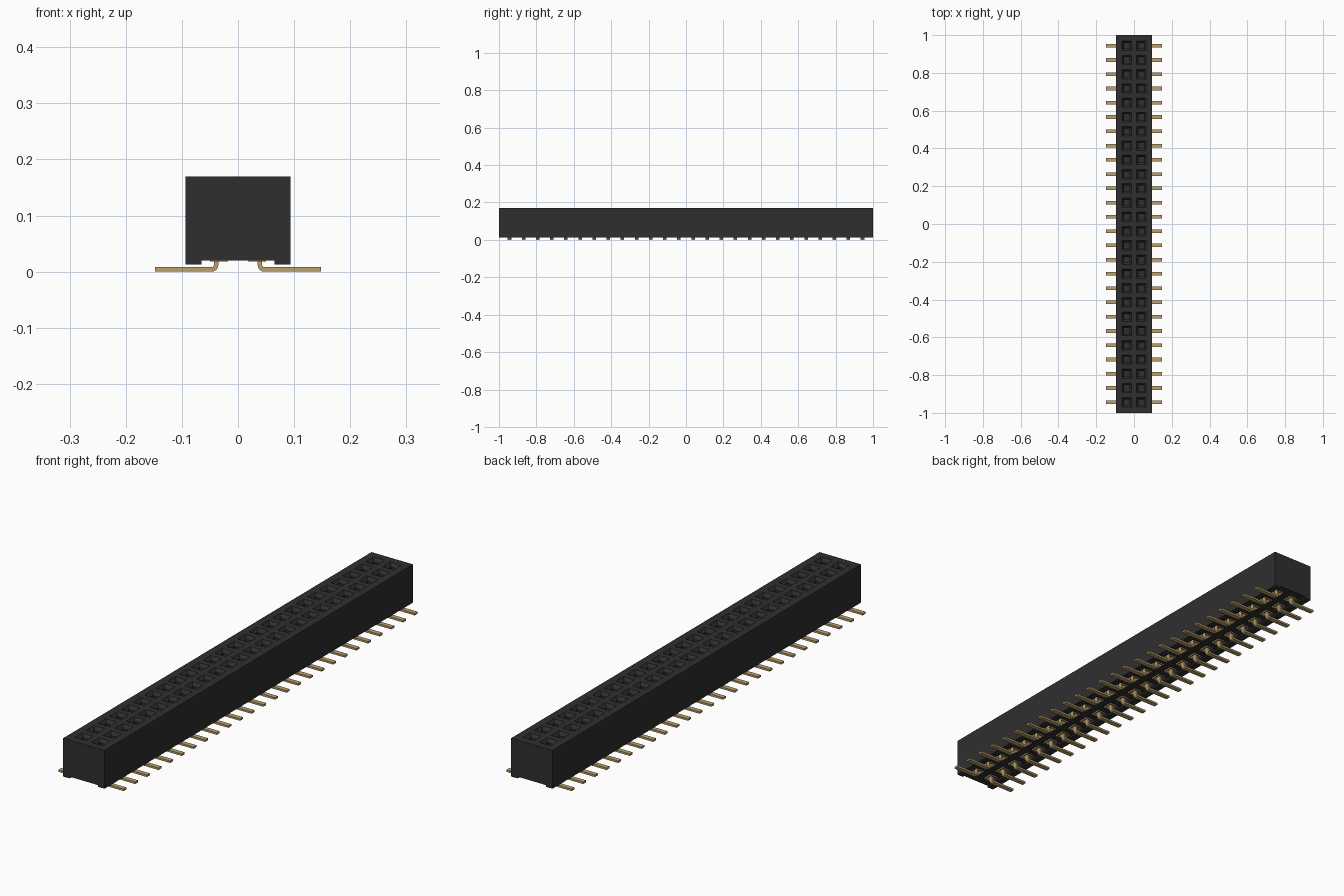
import bpy, bmesh, math

cube = bpy.data.objects.get("Cube")
if cube:
    bpy.data.objects.remove(cube, do_unlink=True)

ROWS, PITCH = 26, 0.0755          # contacts per column and their spacing
HX, HY, TOP = 0.094, 1.0, 0.17    # body half width, half length, height
RAIL_X, RAIL_Z, BASE_Z = 0.065, 0.013, 0.02
COL_X = 0.038                     # column distance from the centre line
Y0 = -PITCH * (ROWS - 1) / 2


def material(name, rgb):
    m = bpy.data.materials.new(name)
    m.use_nodes = True
    m.diffuse_color = (*rgb, 1)
    m.node_tree.nodes["Principled BSDF"].inputs["Base Color"].default_value = (*rgb, 1)
    return m


black = material("black plastic", (0.028, 0.028, 0.028))
gold = material("gold metal", (0.50, 0.35, 0.15))


def finish(bm, name, mat):
    bmesh.ops.remove_doubles(bm, verts=bm.verts, dist=1e-5)
    bmesh.ops.recalc_face_normals(bm, faces=bm.faces)
    me = bpy.data.meshes.new(name)
    bm.to_mesh(me)
    bm.free()
    me.materials.append(mat)
    ob = bpy.data.objects.new(name, me)
    bpy.context.collection.objects.link(ob)
    return ob


def rect(x0, x1, y0, y1, z):
    return [(x0, y0, z), (x1, y0, z), (x1, y1, z), (x0, y1, z)]


def square(x, y, h, z):
    return rect(x - h, x + h, y - h, y + h, z)


def stack(bm, rings):
    """Skin nested rectangles and close the last one, making a pocket."""
    vs = [[bm.verts.new(p) for p in r] for r in rings]
    for a, b in zip(vs, vs[1:]):
        for i in range(4):
            j = (i + 1) % 4
            bm.faces.new((a[i], a[j], b[j], b[i]))
    bm.faces.new(vs[-1])


def prism(bm, pts, y, width):
    """Extrude an x-z outline along y, centred on y."""
    a = [bm.verts.new((x, y - width / 2, z)) for x, z in pts]
    b = [bm.verts.new((x, y + width / 2, z)) for x, z in pts]
    bm.faces.new(a)
    bm.faces.new(b[::-1])
    for i in range(len(pts)):
        j = (i + 1) % len(pts)
        bm.faces.new((a[i], b[i], b[j], a[j]))


# Socket body: funnel holes above, contact pockets below
bm = bmesh.new()
edges_y = [-HY] + [Y0 + (i + 0.5) * PITCH for i in range(ROWS - 1)] + [HY]
for i in range(ROWS):
    y, ya, yb = Y0 + i * PITCH, edges_y[i], edges_y[i + 1]
    for s in (-1, 1):
        x = s * COL_X
        xa, xb = sorted((0, s * HX))
        stack(bm, [rect(xa, xb, ya, yb, TOP), square(x, y, 0.025, TOP),
                   square(x, y, 0.015, TOP - 0.014), square(x, y, 0.015, 0.065)])
        xa, xb = sorted((0, s * RAIL_X))
        stack(bm, [rect(xa, xb, ya, yb, BASE_Z), square(x, y, 0.024, BASE_Z),
                   square(x, y, 0.024, 0.06)])
# Outer walls, stand-off rails and end faces
for s in (-1, 1):
    side = [(s * HX, TOP), (s * HX, RAIL_Z), (s * RAIL_X, RAIL_Z), (s * RAIL_X, BASE_Z)]
    for (xa, za), (xb, zb) in zip(side, side[1:]):
        for ya, yb in zip(edges_y, edges_y[1:]):
            bm.faces.new([bm.verts.new(p) for p in
                          ((xa, ya, za), (xa, yb, za), (xb, yb, zb), (xb, ya, zb))])
    outline = [(0, TOP)] + side + [(0, BASE_Z)]
    for y in (-HY, HY):
        bm.faces.new([bm.verts.new((x, y, z)) for x, z in outline])
finish(bm, "socket_body", black)


def repeat(ob):
    arr = ob.modifiers.new("row", 'ARRAY')
    arr.count = ROWS
    arr.use_relative_offset = False
    arr.use_constant_offset = True
    arr.constant_offset_displace = (0, PITCH, 0)
    ob.modifiers.new("both columns", 'MIRROR').use_axis = (True, False, False)


# Bent solder leg: rises into the pocket, turns outward along the board
T, X_IN, X_OUT, R = 0.008, 0.035, 0.148, 0.012
cx, cz = X_IN + R, R


def bend(r):
    return [(cx - r * math.cos(a), cz - r * math.sin(a))
            for a in (math.pi / 2 * k / 4 for k in range(5))]


bm = bmesh.new()
prism(bm, [(X_IN, 0.055)] + bend(R) + [(X_OUT, 0), (X_OUT, T)]
      + bend(R - T)[::-1] + [(X_IN + T, 0.055)], Y0, 0.019)
repeat(finish(bm, "solder_legs", gold))

# Spring clip in the pocket: two blades joined by a back plate
bm = bmesh.new()
for dy in (-0.018, 0.018):
    prism(bm, [(0.022, 0.018), (0.05, 0.018), (0.05, 0.058), (0.022, 0.058)], Y0 + dy, 0.005)
prism(bm, [(0.018, 0.018), (0.023, 0.018), (0.023, 0.058), (0.018, 0.058)], Y0, 0.041)
repeat(finish(bm, "contact_clips", gold))

# Contact tip seen at the bottom of each hole
bm = bmesh.new()
prism(bm, [(0.034, 0.064), (0.042, 0.064), (0.042, 0.11), (0.034, 0.11)], Y0, 0.006)
repeat(finish(bm, "contact_tips", gold))
